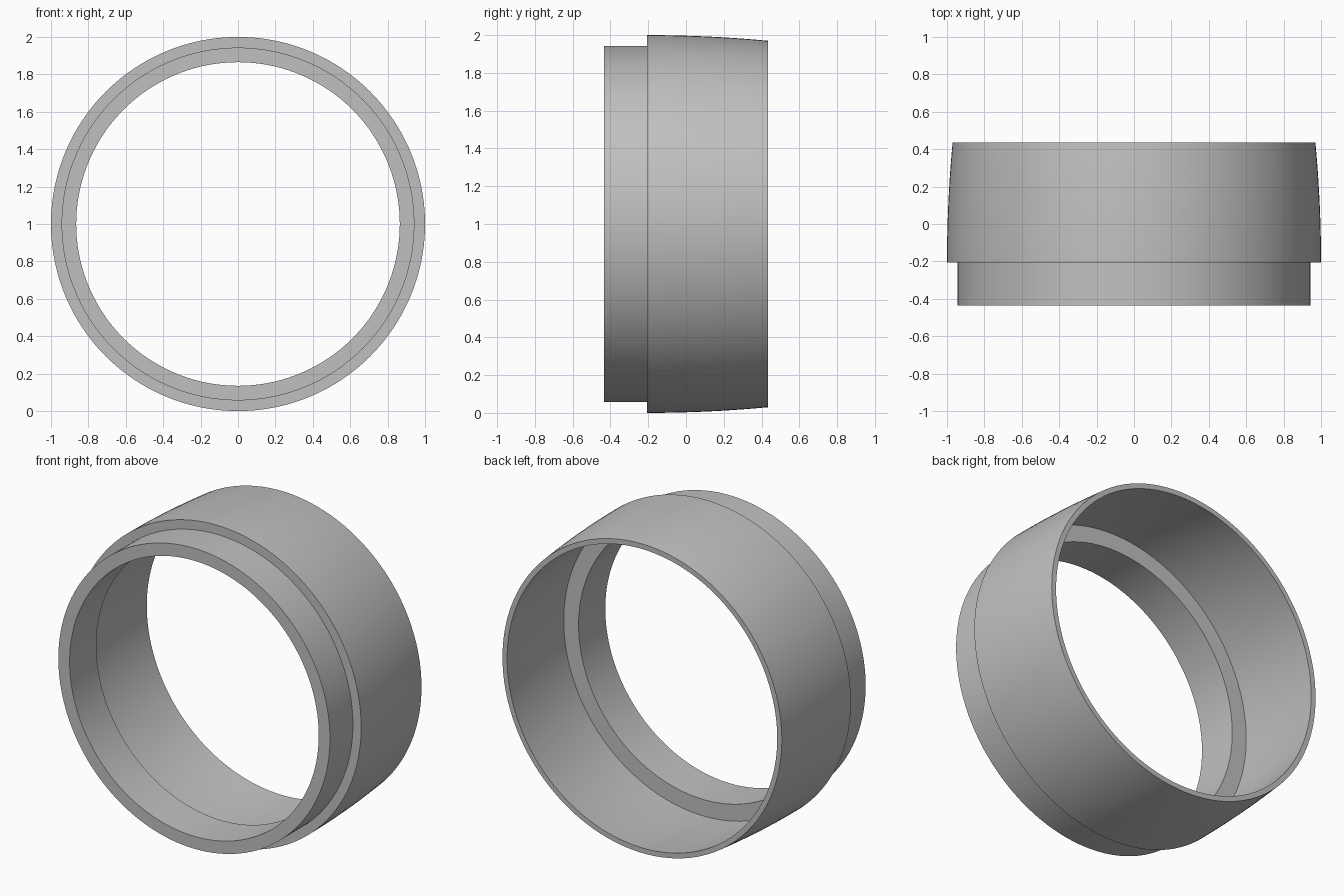
import bpy, bmesh, math
from mathutils import Vector, Matrix

cube = bpy.data.objects.get("Cube")
if cube:
    bpy.data.objects.remove(cube, do_unlink=True)

GREY = (0.53, 0.53, 0.53, 1.0)
mat = bpy.data.materials.new("plain grey")
mat.use_nodes = True
mat.diffuse_color = GREY
mat.node_tree.nodes["Principled BSDF"].inputs["Base Color"].default_value = GREY

FRONT, STEP, LEDGE, BACK = -0.435, -0.207, -0.17, 0.435
SEGMENTS, CURVE_STEPS = 160, 10
WALL = 0.032


def shell_radius(y):
    """Outer radius of the gently barrelled rear shell."""
    return 1.0 - 0.03 * ((y - STEP) / (BACK - STEP)) ** 2


def span(start, end):
    return [start + (end - start) * i / CURVE_STEPS for i in range(CURVE_STEPS + 1)]


# Closed wall section as (radius, y): front collar, barrelled shell, inner ledge
profile = [(0.865, FRONT), (0.943, FRONT), (0.943, STEP)]
profile += [(shell_radius(y), y) for y in span(STEP, BACK)]
profile += [(shell_radius(y) - WALL, y) for y in span(BACK, LEDGE)]
profile += [(0.865, LEDGE)]

# Revolve the section around the front-to-back axis
bm = bmesh.new()
centre = Vector((0, 0, 1))
rings = []
for i in range(SEGMENTS):
    turn = Matrix.Rotation(math.tau * i / SEGMENTS, 3, 'Y')
    rings.append([bm.verts.new(centre + turn @ Vector((r, y, 0))) for r, y in profile])
for i, ring in enumerate(rings):
    following = rings[(i + 1) % SEGMENTS]
    for j in range(len(profile)):
        k = (j + 1) % len(profile)
        bm.faces.new((ring[j], ring[k], following[k], following[j]))
bmesh.ops.recalc_face_normals(bm, faces=bm.faces)

mesh = bpy.data.meshes.new("stepped_ring")
bm.to_mesh(mesh)
bm.free()
mesh.materials.append(mat)
ring_obj = bpy.data.objects.new("stepped_ring", mesh)
bpy.context.collection.objects.link(ring_obj)

# Smooth walls with crisp rims
bpy.ops.object.select_all(action='DESELECT')
ring_obj.select_set(True)
bpy.context.view_layer.objects.active = ring_obj
bpy.ops.object.shade_smooth_by_angle(angle=math.radians(30))
